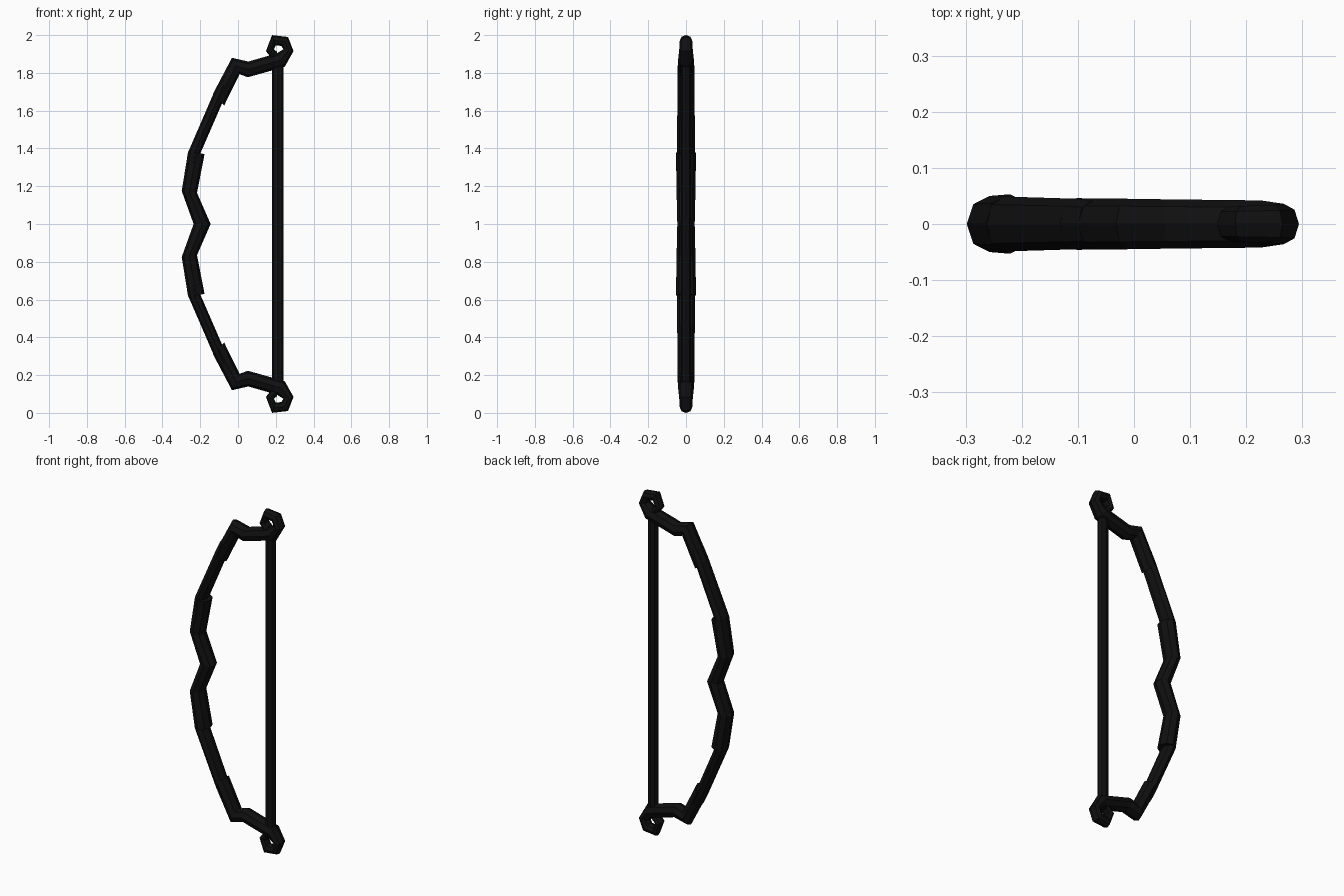
import bpy, bmesh
from math import cos, sin, pi
from mathutils import Vector

if "Cube" in bpy.data.objects:
    bpy.data.objects.remove(bpy.data.objects["Cube"])

mat = bpy.data.materials.new("black")
mat.diffuse_color = (0.005, 0.005, 0.005, 1)
mat.use_nodes = True
mat.node_tree.nodes["Principled BSDF"].inputs["Base Color"].default_value = mat.diffuse_color


def sweep(name, stations, cap_start=True, sides=8):
    """Loft faceted sections; station = left x,z, right x,z, half depth. Mirrored about z = 1."""
    bm = bmesh.new()
    rings = []
    for xl, zl, xr, zr, w in stations:
        a, b = Vector((xl, 0, zl - 1)), Vector((xr, 0, zr - 1))
        mid, half = (a + b) / 2, (b - a) / 2
        rings.append([bm.verts.new(mid + half * cos(2 * pi * i / sides)
                      + Vector((0, w * sin(2 * pi * i / sides), 0))) for i in range(sides)])
    for r, s in zip(rings, rings[1:]):
        for i in range(sides):
            j = (i + 1) % sides
            bm.faces.new((r[i], r[j], s[j], s[i]))
    if cap_start:
        bm.faces.new(rings[0])
    bm.faces.new(rings[-1])
    bmesh.ops.recalc_face_normals(bm, faces=bm.faces)
    me = bpy.data.meshes.new(name)
    bm.to_mesh(me)
    bm.free()
    me.materials.append(mat)
    ob = bpy.data.objects.new(name, me)
    ob.location.z = 1
    bpy.context.collection.objects.link(ob)
    m = ob.modifiers.new("mirror", 'MIRROR')
    m.use_axis = (False, False, True)
    return ob


# Thick central grip, open at the mirror plane
sweep("grip", [(-0.235, 1.0, -0.145, 1.0, 0.046),
               (-0.298, 1.175, -0.217, 1.165, 0.05),
               (-0.264, 1.385, -0.177, 1.37, 0.053)], cap_start=False)

# Thinner bending limb
sweep("limb", [(-0.27, 1.33, -0.205, 1.32, 0.049),
               (-0.262, 1.385, -0.203, 1.365, 0.049),
               (-0.13, 1.69, -0.075, 1.66, 0.045),
               (-0.10, 1.75, -0.05, 1.73, 0.042)])

# Thick recurve ending in a curled tip
sweep("curled_tip", [(-0.132, 1.69, -0.073, 1.628, 0.046),
                     (-0.032, 1.88, 0.008, 1.793, 0.045),
                     (0.055, 1.86, 0.053, 1.777, 0.044),
                     (0.205, 1.903, 0.247, 1.832, 0.042),
                     (0.240, 1.925, 0.294, 1.915, 0.036),
                     (0.230, 1.943, 0.265, 1.99, 0.034),
                     (0.200, 1.945, 0.180, 2.0, 0.032),
                     (0.190, 1.925, 0.148, 1.915, 0.031),
                     (0.208, 1.910, 0.188, 1.865, 0.030)])

# String
sweep("string", [(0.18, 1.0, 0.242, 1.0, 0.026),
                 (0.18, 1.86, 0.242, 1.86, 0.026)], cap_start=False)
